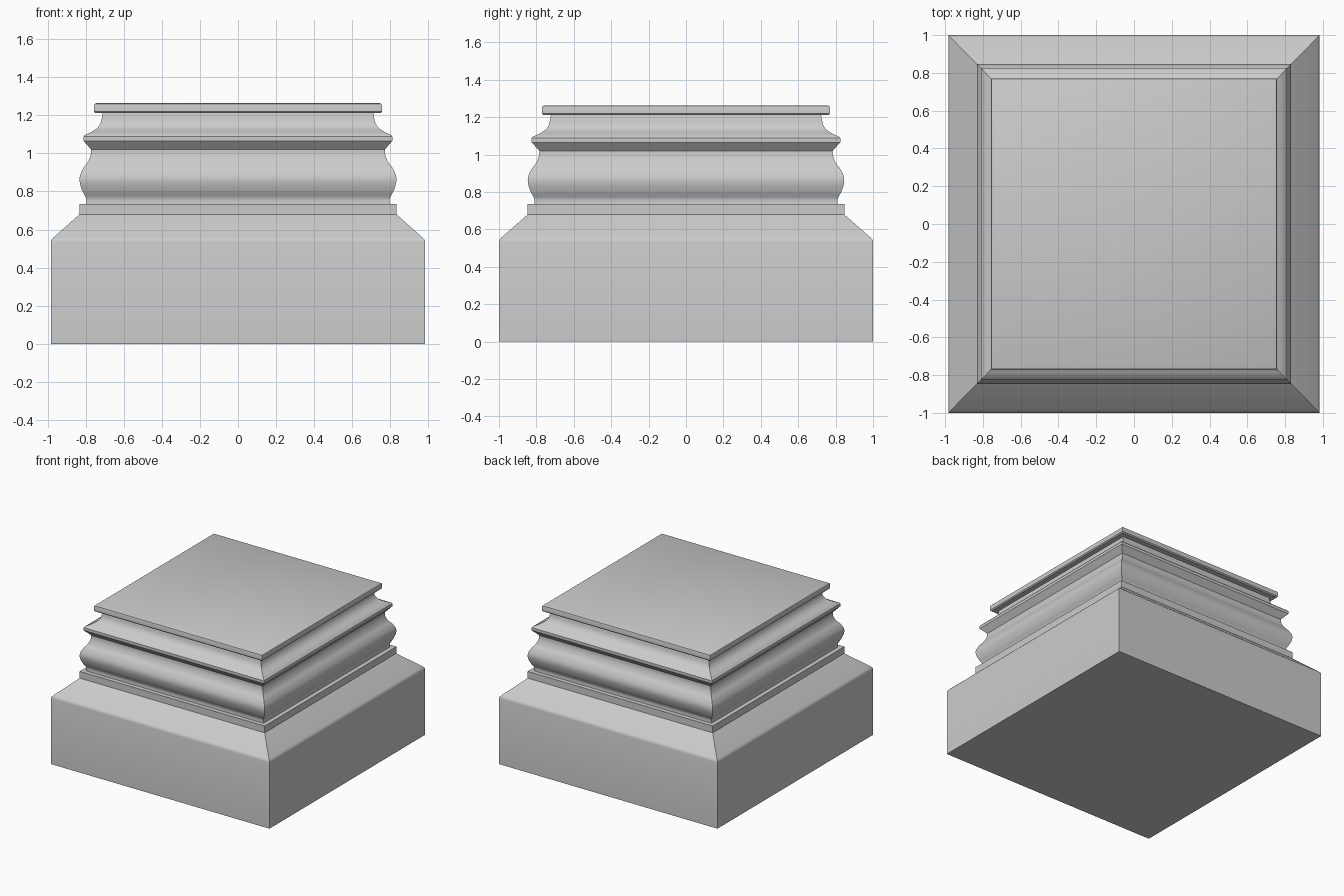
import bpy, bmesh, math
from mathutils import Vector

if "Cube" in bpy.data.objects:
    bpy.data.objects.remove(bpy.data.objects["Cube"])

Y_RATIO = 1.017  # footprint is slightly deeper than wide


def spline(pts, steps=6):
    """Catmull-Rom curve through (half_width, z) points."""
    p = [Vector(q) for q in pts]
    p = [p[0]] + p + [p[-1]]
    out = []
    for i in range(1, len(p) - 2):
        a, b, c, d = p[i - 1:i + 3]
        for s in range(steps):
            t = s / steps
            out.append(0.5 * (2 * b + (c - a) * t + (2 * a - 5 * b + 4 * c - d) * t * t
                              + (3 * b - a - 3 * c + d) * t ** 3))
    return [tuple(q) for q in out] + [tuple(pts[-1])]


def mitred_loft(name, profile, cap_bottom=False, cap_top=False):
    """Sweep a profile round a rectangle with mitred corners."""
    bm = bmesh.new()
    rings = [[bm.verts.new((sx * w, sy * w * Y_RATIO, z))
              for sx, sy in ((-1, -1), (1, -1), (1, 1), (-1, 1))] for w, z in profile]
    for lo, hi in zip(rings, rings[1:]):
        for i in range(4):
            j = (i + 1) % 4
            bm.faces.new((lo[i], lo[j], hi[j], hi[i]))
    if cap_bottom:
        bm.faces.new(rings[0][::-1])
    if cap_top:
        bm.faces.new(rings[-1])
    mesh = bpy.data.meshes.new(name)
    bm.to_mesh(mesh)
    bm.free()
    obj = bpy.data.objects.new(name, mesh)
    bpy.context.collection.objects.link(obj)
    bpy.ops.object.select_all(action='DESELECT')
    obj.select_set(True)
    bpy.context.view_layer.objects.active = obj
    bpy.ops.object.shade_smooth_by_angle(angle=math.radians(32))
    return obj


# Square block with softened shoulder, sloping top and a plain fillet
mitred_loft("plinth", [(0.983, 0), (0.983, 0.535), (0.98, 0.546), (0.97, 0.557),
                       (0.832, 0.68), (0.832, 0.735), (0.797, 0.735)], cap_bottom=True)

# Torus bulge, narrow waist and flare up to the sharp ledge
torus = spline([(0.797, 0.735), (0.798, 0.765), (0.818, 0.805), (0.831, 0.85),
                (0.829, 0.885), (0.812, 0.922), (0.788, 0.955), (0.774, 0.99),
                (0.771, 1.02)])
ledge = [(0.806, 1.06), (0.811, 1.066), (0.811, 1.088), (0.806, 1.095)]
# Concave neck under the cap
neck = spline([(0.77, 1.112), (0.74, 1.132), (0.722, 1.158), (0.714, 1.19), (0.71, 1.212)])
# Rounded cap band
cap = [(0.75, 1.212), (0.757, 1.22), (0.757, 1.25), (0.754, 1.259), (0.746, 1.263)]
mitred_loft("moulding", torus + ledge + neck + cap, cap_top=True)
